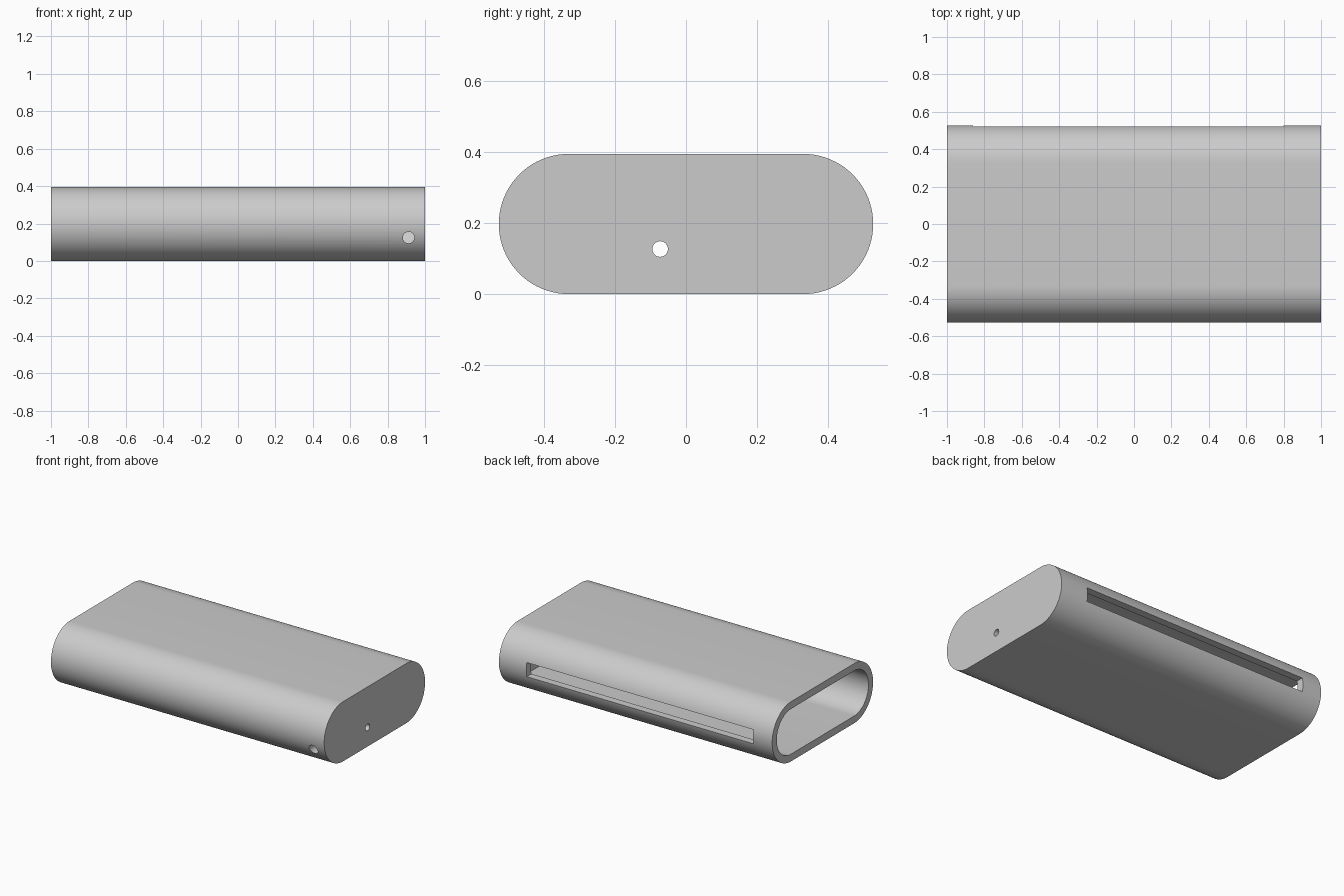
import bpy, math
from mathutils import Matrix

default = bpy.data.objects.get("Cube")
if default:
    bpy.data.objects.remove(default, do_unlink=True)

HEIGHT, HALF_FLAT, WALL = 0.395, 0.33, 0.048
RADIUS = HEIGHT / 2
STEPS = 40

grey = bpy.data.materials.new("shell grey")
grey.use_nodes = True
colour = (0.6, 0.6, 0.6, 1)
grey.diffuse_color = colour
grey.node_tree.nodes["Principled BSDF"].inputs["Base Color"].default_value = colour


def stadium(name, radius, x0, x1):
    """Round-ended slab running along x."""
    ring = []
    for side in (1, -1):
        for i in range(STEPS + 1):
            a = side * math.pi / 2 - math.pi / 2 + math.pi * i / STEPS
            a = -math.pi / 2 + math.pi * i / STEPS + (0 if side == 1 else math.pi)
            ring.append((side * HALF_FLAT + radius * math.cos(a),
                         RADIUS + radius * math.sin(a)))
    n = len(ring)
    verts = [(x, y, z) for x in (x0, x1) for y, z in ring]
    faces = [(i, (i + 1) % n, n + (i + 1) % n, n + i) for i in range(n)]
    faces += [tuple(range(n)), tuple(range(n, 2 * n))]
    mesh = bpy.data.meshes.new(name)
    mesh.from_pydata(verts, [], faces)
    obj = bpy.data.objects.new(name, mesh)
    bpy.context.collection.objects.link(obj)
    # consistent outward normals
    bpy.context.view_layer.objects.active = obj
    bpy.ops.object.select_all(action="DESELECT")
    obj.select_set(True)
    bpy.ops.object.mode_set(mode="EDIT")
    bpy.ops.mesh.select_all(action="SELECT")
    bpy.ops.mesh.normals_make_consistent(inside=False)
    bpy.ops.object.mode_set(mode="OBJECT")
    return obj


def drill(name, radius, centre, axis):
    """Cylinder cutter along the x or y axis."""
    bpy.ops.mesh.primitive_cylinder_add(vertices=32, radius=radius, depth=0.3)
    obj = bpy.context.object
    obj.name = name
    obj.data.transform(Matrix.Rotation(math.pi / 2, 4, "Y" if axis == "x" else "X"))
    obj.location = centre
    return obj


def box(name, low, high):
    bpy.ops.mesh.primitive_cube_add(size=1)
    obj = bpy.context.object
    obj.name = name
    obj.location = [(a + b) / 2 for a, b in zip(low, high)]
    obj.scale = [b - a for a, b in zip(low, high)]
    return obj


# Shell, hollow and open at the -x end
shell = stadium("hollow_shell", RADIUS, -1, 1)
shell.data.materials.append(grey)
cutters = [
    stadium("cavity_cutter", RADIUS - WALL, -1.1, 1 - WALL),
    box("back_slot_cutter", (-0.86, 0.4, 0.152), (0.8, 0.7, 0.245)),
    drill("front_hole_cutter", 0.031, (0.912, -0.5, 0.125), "y"),
    drill("end_hole_cutter", 0.022, (1, -0.073, 0.127), "x"),
]
for cutter in cutters:
    cutter.hide_render = True
    mod = shell.modifiers.new(cutter.name, "BOOLEAN")
    mod.operation = "DIFFERENCE"
    mod.solver = "EXACT"
    mod.object = cutter

# Apply the cuts, then drop the cutters
bpy.ops.object.select_all(action="DESELECT")
shell.select_set(True)
bpy.context.view_layer.objects.active = shell
for mod in list(shell.modifiers):
    bpy.ops.object.modifier_apply(modifier=mod.name)
for cutter in cutters:
    bpy.data.objects.remove(cutter, do_unlink=True)
bpy.ops.object.shade_smooth_by_angle(angle=math.radians(30))
